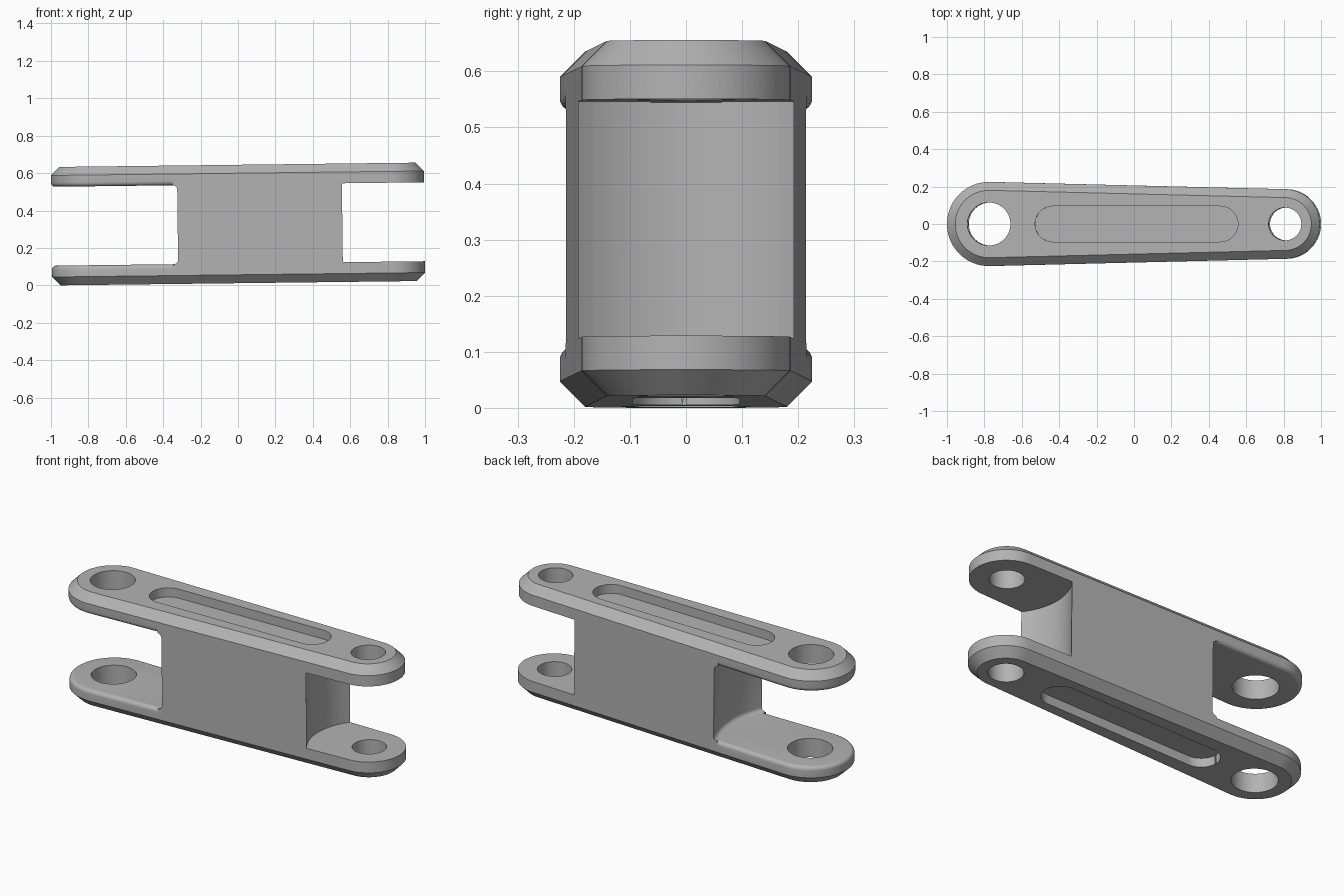
import bpy
import bmesh
from math import pi, sin, cos, acos

if "Cube" in bpy.data.objects:
    bpy.data.objects.remove(bpy.data.objects["Cube"], do_unlink=True)

# Main dimensions
BIG_X, BIG_R, BIG_HOLE = -0.772, 0.225, 0.115
SMALL_X, SMALL_R, SMALL_HOLE = 0.811, 0.186, 0.0875
TOP, INNER, CHAMFER, FILLET = 0.3165, 0.211, 0.045, 0.022
SLOT_DEPTH = 0.05
STEPS = 40

metal = bpy.data.materials.new("plain grey metal")
metal.use_nodes = True
metal.diffuse_color = (0.45, 0.45, 0.45, 1)
metal.node_tree.nodes["Principled BSDF"].inputs["Base Color"].default_value = (0.45, 0.45, 0.45, 1)


def circle(x, r):
    return [(x + r * cos(2 * pi * i / 64), r * sin(2 * pi * i / 64)) for i in range(64)]


def capsule(x1, r1, x2, r2):
    """Two round ends joined by tangent lines."""
    a = acos((r2 - r1) / (x2 - x1) * -1)
    right = [-a + 2 * a * i / STEPS for i in range(STEPS + 1)]
    left = [a + 2 * (pi - a) * i / STEPS for i in range(STEPS + 1)]
    return ([(x2 + r2 * cos(t), r2 * sin(t)) for t in right]
            + [(x1 + r1 * cos(t), r1 * sin(t)) for t in left])


def outline(inset=0.0):
    return capsule(BIG_X, BIG_R - inset, SMALL_X, SMALL_R - inset)


def loft(name, layers):
    """Closed solid through matching outlines, given as (z, points) from low to high."""
    bm = bmesh.new()
    rings = [[bm.verts.new((x, y, z)) for x, y in pts] for z, pts in layers]
    n = len(rings[0])
    for low, high in zip(rings, rings[1:]):
        for i in range(n):
            j = (i + 1) % n
            bm.faces.new((low[i], low[j], high[j], high[i]))
    bm.faces.new(rings[-1])
    bm.faces.new(rings[0][::-1])
    bmesh.ops.recalc_face_normals(bm, faces=bm.faces)
    mesh = bpy.data.meshes.new(name)
    bm.to_mesh(mesh)
    bm.free()
    mesh.materials.append(metal)
    obj = bpy.data.objects.new(name, mesh)
    bpy.context.collection.objects.link(obj)
    return obj


def combine(target, tool, operation):
    mod = target.modifiers.new(operation, "BOOLEAN")
    mod.operation, mod.solver, mod.object = operation, "EXACT", tool
    bpy.context.view_layer.objects.active = target
    bpy.ops.object.modifier_apply(modifier=mod.name)
    bpy.data.objects.remove(tool, do_unlink=True)


# Web core, flush with the outline
link = loft("link_body", [(z, outline()) for z in (-0.25, 0.25)])

# Large notch with filleted corners
quarter = [pi / 2 * i / 6 for i in range(7)]
upper = [(INNER - FILLET + FILLET * sin(t), 0.498 - FILLET + FILLET * cos(t)) for t in quarter]
upper.append((0.3, 0.498 - FILLET))
profile = [(-z, r) for z, r in reversed(upper)] + upper
combine(link, loft("large_notch", [(z, capsule(-1.5, r, BIG_X, r)) for z, r in profile]), "DIFFERENCE")

# Small notch with square corners
combine(link, loft("small_notch", [(z, capsule(SMALL_X, 0.318, 1.5, 0.318)) for z in (-INNER, INNER)]),
        "DIFFERENCE")

# Side plates: rounded inner edge, chamfered outer edge
for side in (-1, 1):
    layers = [(INNER + FILLET * (1 - cos(t)), outline(FILLET * (1 - sin(t)))) for t in quarter]
    layers += [(TOP - CHAMFER, outline()), (TOP, outline(CHAMFER))]
    plate = loft("side_plate", [(side * z, pts) for z, pts in layers][::side])
    combine(link, plate, "UNION")

# Pin holes through both plates
for x, r in ((BIG_X, BIG_HOLE), (SMALL_X, SMALL_HOLE)):
    combine(link, loft("pin_hole", [(z, circle(x, r)) for z in (-0.5, 0.5)]), "DIFFERENCE")

# Long shallow slots in the outer faces
for side in (-1, 1):
    slot = capsule(-0.43, 0.095, 0.465, 0.095)
    levels = sorted((side * (TOP - SLOT_DEPTH), side * 0.5))
    combine(link, loft("slot", [(z, slot) for z in levels]), "DIFFERENCE")

# Smooth shading and the slight tilt
bpy.ops.object.select_all(action="DESELECT")
link.select_set(True)
bpy.context.view_layer.objects.active = link
bpy.ops.object.shade_smooth_by_angle(angle=pi / 6)
link.rotation_euler.y = -0.012
link.location.z = 0.328
